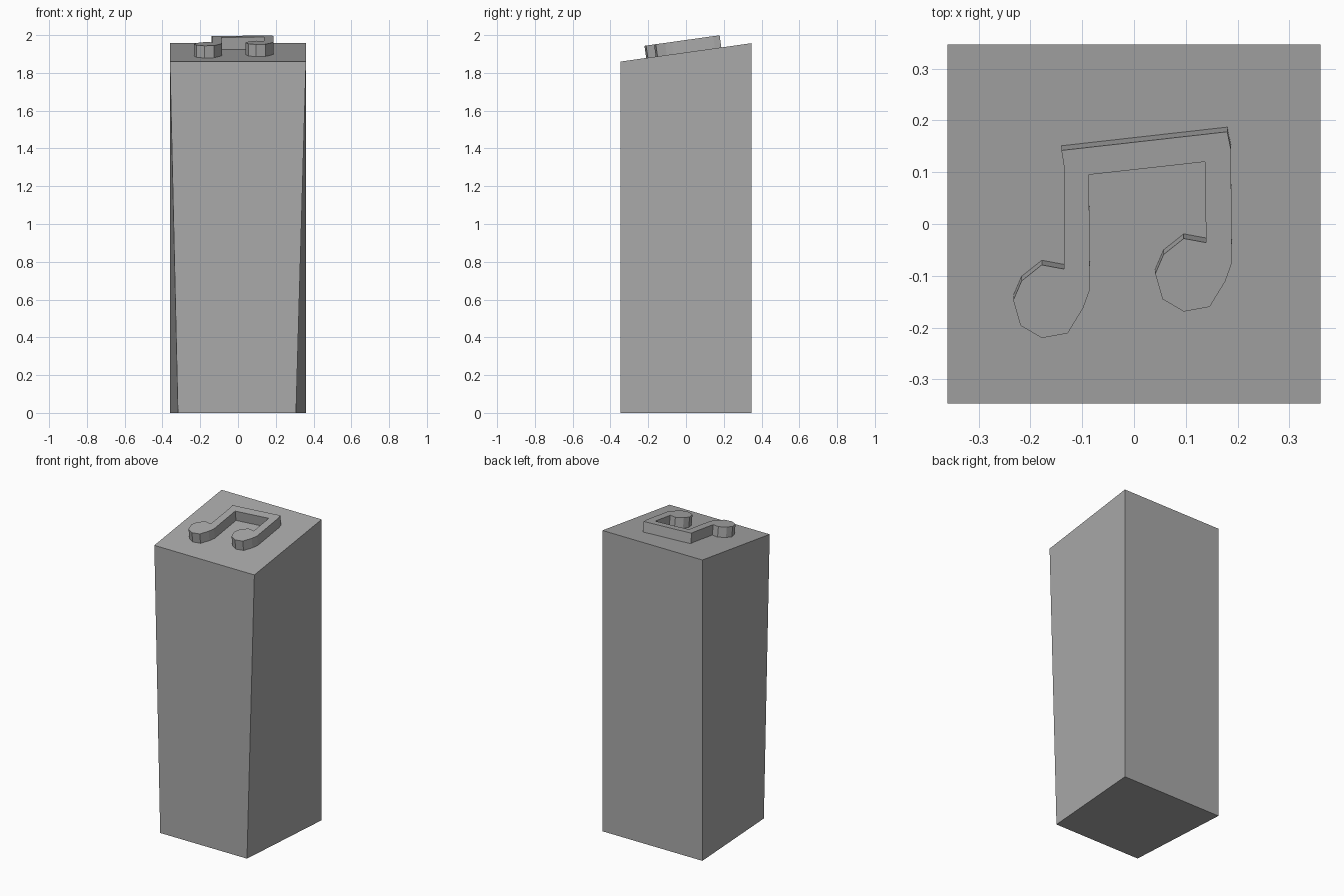
import bpy
import bmesh
from mathutils import Vector

cube = bpy.data.objects.get("Cube")
if cube:
    bpy.data.objects.remove(cube, do_unlink=True)

# One plain grey
grey = bpy.data.materials.new("plain grey")
grey.use_nodes = True
grey.diffuse_color = (0.4, 0.4, 0.4, 1)
shader = next(n for n in grey.node_tree.nodes if n.type == 'BSDF_PRINCIPLED')
shader.inputs["Base Color"].default_value = grey.diffuse_color

HALF_W, HALF_D = 0.36, 0.346
FRONT_Z, BACK_Z = 1.86, 1.957
SLOPE = (BACK_Z - FRONT_Z) / (2 * HALF_D)
NORMAL = Vector((0, -SLOPE, 1)).normalized()


def top_z(y):
    """Height of the sloping top face."""
    return FRONT_Z + SLOPE * (y + HALF_D)


def loft(name, lower, upper):
    """Closed solid between two matching rings."""
    bm = bmesh.new()
    a = [bm.verts.new(p) for p in lower]
    b = [bm.verts.new(p) for p in upper]
    n = len(a)
    bm.faces.new(list(reversed(a)))
    bm.faces.new(b)
    for i in range(n):
        j = (i + 1) % n
        bm.faces.new((a[i], a[j], b[j], b[i]))
    bmesh.ops.recalc_face_normals(bm, faces=bm.faces)
    mesh = bpy.data.meshes.new(name)
    bm.to_mesh(mesh)
    bm.free()
    mesh.materials.append(grey)
    obj = bpy.data.objects.new(name, mesh)
    bpy.context.collection.objects.link(obj)
    return obj


# Pillar: sloping top, front edge narrowing towards the floor
loft("pillar",
     [(-0.318, -HALF_D, 0), (0.307, -HALF_D, 0), (HALF_W, HALF_D, 0), (-HALF_W, HALF_D, 0)],
     [(x * HALF_W, y * HALF_D, top_z(y * HALF_D))
      for x, y in ((-1, -1), (1, -1), (1, 1), (-1, 1))])

# Raised pair of joined notes: each head runs from the stem round to the stem
HEAD = [(-0.135, -0.087), (-0.178, -0.079), (-0.217, -0.11), (-0.233, -0.147),
        (-0.219, -0.196), (-0.178, -0.22), (-0.128, -0.211), (-0.098, -0.162),
        (-0.085, -0.126)]
right_head = [(x + 0.274, y + 0.051) for x, y in HEAD]
outline = (HEAD
           + [(-0.087, 0.095), (0.137, 0.12)]
           + right_head
           + [(0.187, 0.144), (0.18, 0.178), (-0.14, 0.142), (-0.135, 0.11)])

HEIGHT = 0.065
SINK = 0.01
crown = [Vector((x, y, top_z(y + HEIGHT * SLOPE) + HEIGHT * NORMAL.z)) for x, y in outline]
foot = [p - NORMAL * (HEIGHT + SINK) for p in crown]
loft("raised_notes", foot, crown)
